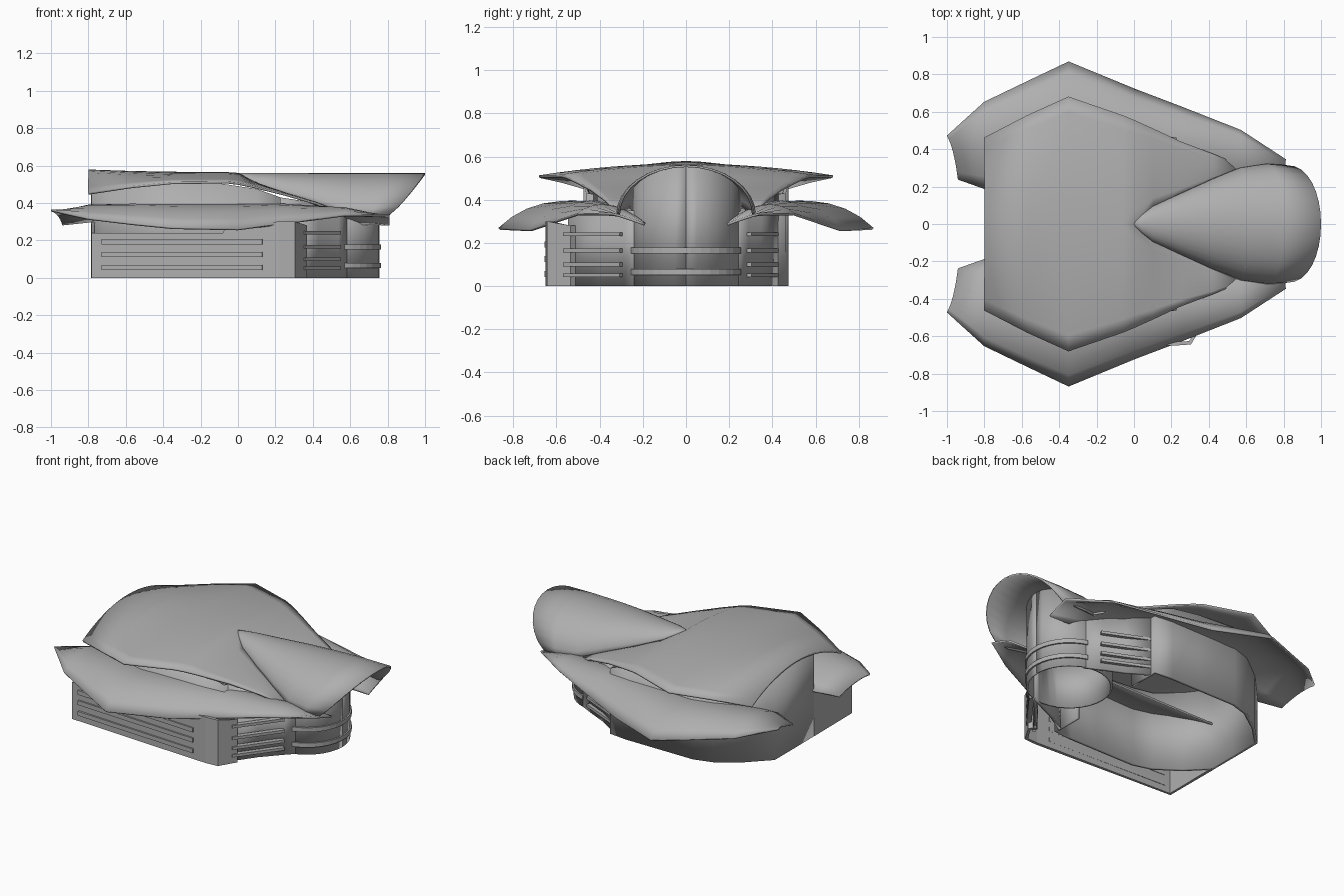
import bpy, math

if "Cube" in bpy.data.objects:
    bpy.data.objects.remove(bpy.data.objects["Cube"])

GREY = bpy.data.materials.new("dark_grey")
GREY.diffuse_color = (.43, .43, .43, 1)
GREY.use_nodes = True
GREY.node_tree.nodes["Principled BSDF"].inputs["Base Color"].default_value = GREY.diffuse_color

def finish(name, verts, faces, thick, mirror=False, smooth=True):
    me = bpy.data.meshes.new(name)
    me.from_pydata(verts, [], faces)
    me.update()
    me.materials.append(GREY)
    ob = bpy.data.objects.new(name, me)
    bpy.context.collection.objects.link(ob)
    if mirror:
        m = ob.modifiers.new("mirror", 'MIRROR')
        m.use_axis = (False, True, False)
    m = ob.modifiers.new("thickness", 'SOLIDIFY')
    m.thickness, m.offset = thick, 0
    if smooth:
        bpy.ops.object.select_all(action='DESELECT')
        ob.select_set(True)
        bpy.context.view_layer.objects.active = ob
        bpy.ops.object.shade_smooth_by_angle(angle=math.radians(35))
    return ob

def grid(name, rows, thick, **kw):
    # skin a surface through rows of equal length
    n = len(rows[0])
    verts = [p for r in rows for p in r]
    faces = [(i * n + j, i * n + j + 1, (i + 1) * n + j + 1, (i + 1) * n + j)
             for i in range(len(rows) - 1) for j in range(n - 1)]
    return finish(name, verts, faces, thick, **kw)

def wall(name, path, z0=0.0, z1=None, thick=0.02, **kw):
    # upright wall along a path of (x, y) or (x, y, top)
    low = [(p[0], p[1], z0) for p in path]
    top = [(p[0], p[1], z1 if z1 is not None else p[2]) for p in path]
    return grid(name, [low, top], thick, **kw)

def bands(name, path, heights, h=0.028, thick=0.03):
    for i, z in enumerate(heights):
        wall(f"{name}_{i + 1}", path, z - h / 2, z + h / 2, thick, smooth=False)

# Upper roof: x, inner y, inner z, outer y, outer z
ROOF = [(-.8, 0, .573, .46, .45), (-.57, 0, .565, .58, .485),
        (-.35, 0, .561, .68, .507), (-.06, 0, .559, .58, .51),
        (0, 0, .555, .555, .503), (.1, .085, .503, .51, .482),
        (.25, .155, .447, .44, .445), (.42, .235, .392, .375, .396),
        (.57, .295, .337, .312, .335)]
N = 8
rows = []
for x, yi, zi, yo, zo in ROOF:
    half = []
    for k in range(N + 1):
        t = k / N
        bulge = .02 * t * (1 - t) if x > 0.05 else 0
        z = zi + (zo - zi) * (t if x > .05 else t * t) + bulge
        half.append((x, yi + (yo - yi) * t, z))
    rows.append(half)
grid("upper_roof", rows, 0.012, mirror=True)

# Entrance hood: lower edge x, y, z and crest x
HOOD = [(.0, .004, .555, 0), (.05, .05, .53, .05), (.1, .09, .5, .1),
        (.25, .16, .445, .25), (.42, .238, .39, .42), (.57, .3, .335, .6),
        (.7, .32, .325, .8), (.81, .31, .335, 1.0)]
rows = []
for x, y, z, xt in HOOD:
    r = []
    for k in range(-8, 9):
        a = math.pi / 2 * k / 8
        c = max(0, math.cos(a))
        r.append((x + (xt - x) * c ** .85, y * math.sin(a), z + (.556 - z) * c))
    rows.append(r)
grid("entrance_hood", rows, 0.01)

# Lower side roofs: outer, crest and inner points per station
WING = [((-1, .47, .36), (-.965, .38, .337), (-.94, .24, .285)),
        ((-.8, .65, .315), (-.8, .44, .385), (-.8, .19, .30)),
        ((-.57, .76, .287), (-.57, .52, .39), (-.57, .19, .30)),
        ((-.35, .865, .265), (-.35, .58, .388), (-.35, .19, .30)),
        ((0, .72, .258), (0, .5, .388), (0, .19, .30)),
        ((.25, .625, .29), (.25, .44, .39), (.25, .19, .30)),
        ((.57, .5, .333), (.57, .36, .37), (.57, .19, .29)),
        ((.81, .345, .335), (.81, .275, .315), (.81, .19, .285))]
rows = []
for o, c, i in WING:
    r = []
    for k in range(9):
        t = k / 8
        w = ((1 - t) * (1 - 2 * t), 4 * t * (1 - t), t * (2 * t - 1))
        r.append(tuple(w[0] * o[j] + w[1] * c[j] + w[2] * i[j] for j in range(3)))
    rows.append(r)
grid("side_roof", rows, 0.012, mirror=True)

# Main drum wall
half = [(.22, .25, .40), (.22, .455, .43), (.1, .465, .475), (-.1, .465, .505), (-.38, .465, .52),
        (-.5, .43, .515), (-.65, .325, .525), (-.775, .2, .54)]
path = half + [(-.775, 0, .565)] + [(x, -y, z) for x, y, z in reversed(half)]
wall("main_drum", path)

# Round entrance tower, rising to the hood at the front
path = []
for k in range(33):
    a = 2 * math.pi * k / 32
    x, y = .5 + .25 * math.cos(a), .25 * math.sin(a)
    if x >= .499:
        w = .275 + .04 * min(1, (x - .5) / .1)
        z = .335 + .216 * math.sqrt(max(0, 1 - (y / w) ** 2))
    else:
        z = .33
    path.append((x, y, z))
wall("entrance_tower", path, thick=0.012)
arc = [(.5 + .255 * math.cos(a), .255 * math.sin(a))
       for a in [math.radians(d) for d in range(-75, 76, 10)]]
bands("tower_band", arc, (.065, .165), thick=0.02)

# Front block with its facade
wall("front_block", [(-.775, -.2, .3), (-.775, -.59, .24), (-.08, -.625, .24),
                     (-.06, -.626, .29), (.22, -.64, .3), (.3, -.635, .3),
                     (.36, -.535, .28), (.33, -.5, .28)], smooth=False)
bands("front_band", [(-.73, -.597), (.13, -.64)], (.055, .125, .192))

# Link walls between tower and block, with their bands
wall("front_link_wall", [(.32, -.54, .35), (.42, -.40, .37), (.53, -.28, .35), (.58, -.23, .35)])
bands("front_link_band", [(.345, -.56), (.54, -.30)], (.05, .1, .165, .24), h=.018)
for side, label in ((1, "back"), (-1, "front")):
    wall(label + "_inner_wall", [(.22, side * .42, .43), (.35, side * .34, .41),
                                 (.48, side * .28, .365), (.58, side * .23, .34)])
bands("back_link_band", [(.21, .42), (.5, .29)], (.05, .1, .165, .24), h=.018)
